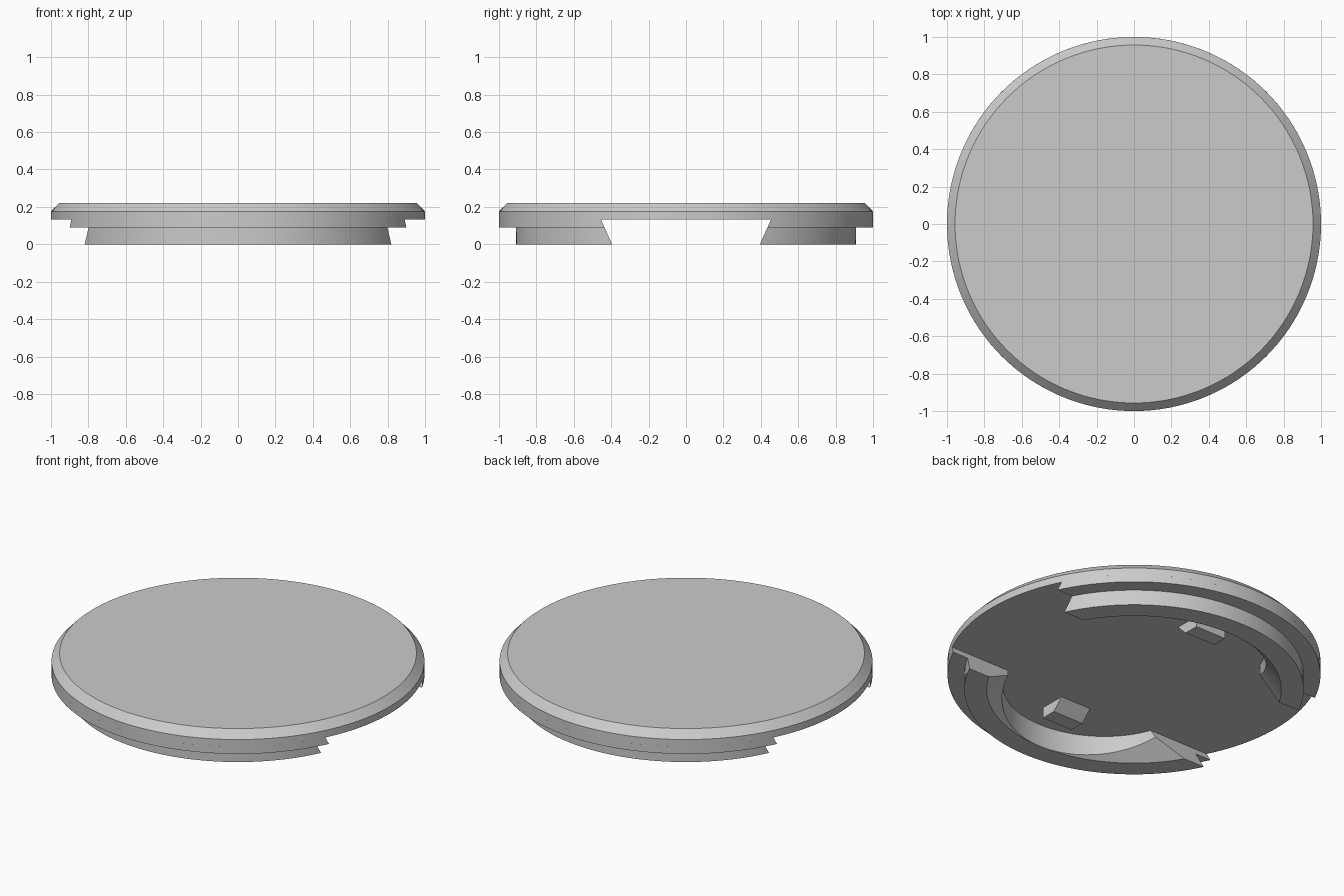
import bpy, bmesh
from math import sin, cos, pi, asin

cube = bpy.data.objects.get("Cube")
if cube:
    bpy.data.objects.remove(cube)

grey = bpy.data.materials.new("light grey")
grey.use_nodes = True
COLOUR = (0.6, 0.6, 0.6, 1)
grey.diffuse_color = COLOUR
grey.node_tree.nodes["Principled BSDF"].inputs["Base Color"].default_value = COLOUR

FLOOR = 0.133   # underside of the disc
STEP = 0.09     # height of the flange step


def finish(name, bm):
    bmesh.ops.remove_doubles(bm, verts=bm.verts, dist=0.0001)
    bmesh.ops.recalc_face_normals(bm, faces=bm.faces)
    mesh = bpy.data.meshes.new(name)
    bm.to_mesh(mesh)
    bm.free()
    mesh.materials.append(grey)
    obj = bpy.data.objects.new(name, mesh)
    bpy.context.collection.objects.link(obj)
    bpy.ops.object.select_all(action='DESELECT')
    obj.select_set(True)
    bpy.context.view_layer.objects.active = obj
    bpy.ops.object.shade_smooth_by_angle(angle=0.4)
    return obj


def loft(bm, rings, closed=True):
    """Bridge a list of equal point loops and cap both ends."""
    loops = [[bm.verts.new(p) for p in ring] for ring in rings]
    n = len(loops[0])
    for a, b in zip(loops, loops[1:]):
        for i in range(n):
            j = (i + 1) % n
            bm.faces.new((a[i], a[j], b[j], b[i]))
    bm.faces.new(loops[0])
    bm.faces.new(loops[-1])


# Chamfered disc
bm = bmesh.new()
SIDES = 128
loft(bm, [[(r * cos(2 * pi * i / SIDES), r * sin(2 * pi * i / SIDES), z)
           for i in range(SIDES)]
          for r, z in ((1, FLOOR), (1, 0.175), (0.957, 0.22))])
finish("disc", bm)


def rim_section(s, side):
    """Rim cross-section at s (0..1), ending on the sloped slot walls."""
    w = abs(2 * s - 1) ** 2
    r_in = 0.79 - 0.115 * w
    profile = [(1, FLOOR, 1), (1, STEP, 1), (0.91, STEP, 0.91), (0.91, 0, 0.91),
               (0.79, 0, 0.79), (r_in, STEP * w, 0.675), (r_in, FLOOR, 0.675)]
    points = []
    for k, (r, z, r_end) in enumerate(profile):
        z_end = STEP if k == 5 else z
        start = asin((0.395 + 0.45 * z_end) / r_end)
        t = start + s * (pi - 2 * start)
        points.append((side * r * cos(t), side * r * sin(t), z))
    return points


# Two stepped rims either side of the dovetail slot, each with a stop nub
for label, side in (("back", 1), ("front", -1)):
    bm = bmesh.new()
    loft(bm, [rim_section(i / 48, side) for i in range(49)])
    finish(label + "_rim", bm)

    bm = bmesh.new()
    loft(bm, [[(x, side * y, z) for x, y in
               ((-0.1, near), (0.1, near), (0.1, 0.64), (-0.1, 0.64))]
              for near, z in ((0.48, FLOOR + 0.005), (0.55, 0.07))])
    finish(label + "_nub", bm)
